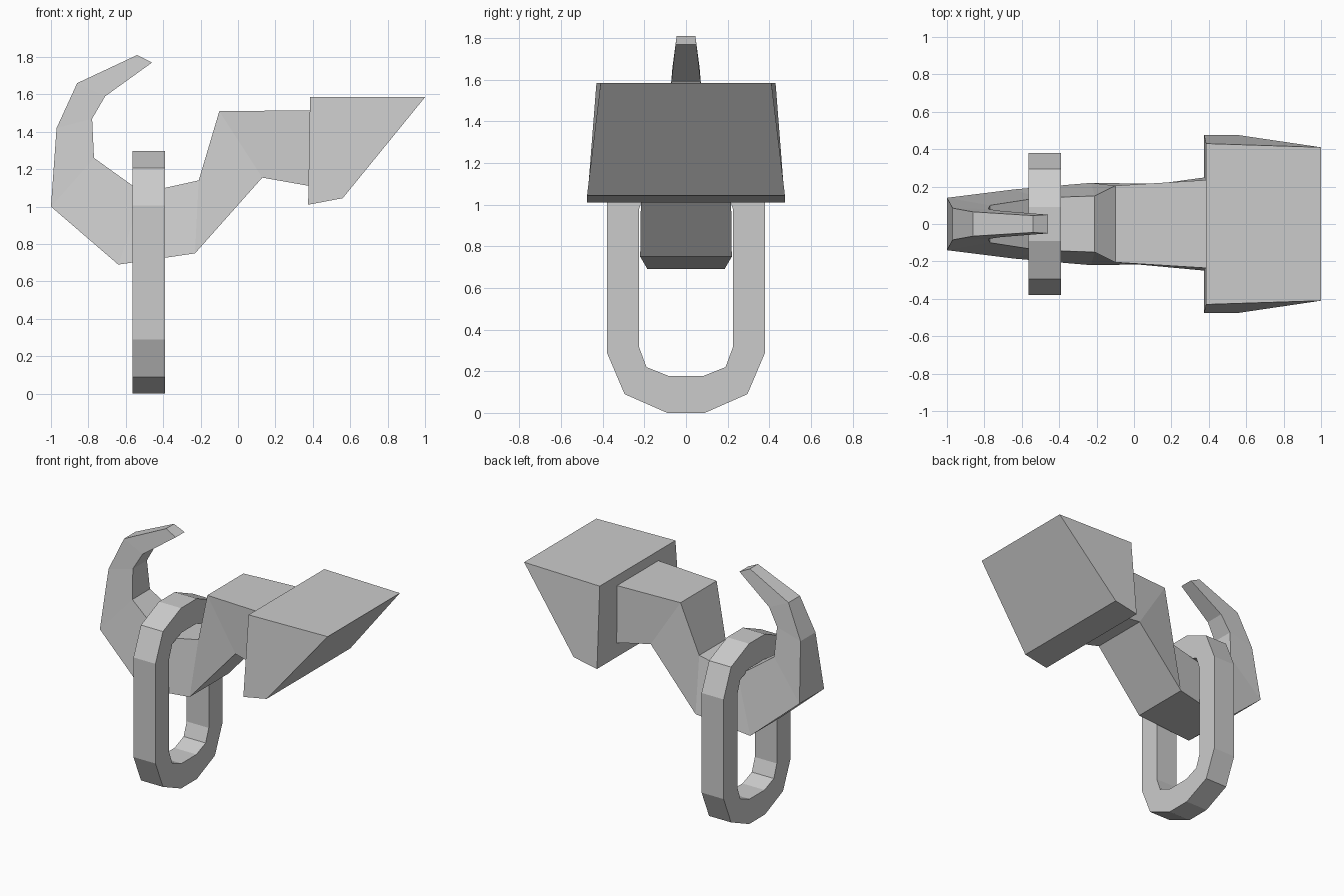
import bpy, bmesh

if "Cube" in bpy.data.objects:
    bpy.data.objects.remove(bpy.data.objects["Cube"])


def finish(name, bm):
    bmesh.ops.recalc_face_normals(bm, faces=bm.faces)
    mesh = bpy.data.meshes.new(name)
    bm.to_mesh(mesh)
    bm.free()
    obj = bpy.data.objects.new(name, mesh)
    bpy.context.collection.objects.link(obj)
    return obj


def bridge(bm, a, b):
    n = len(a)
    for i in range(n):
        j = (i + 1) % n
        bm.faces.new((a[i], a[j], b[j], b[i]))


def loft(name, sections):
    """Each section: outer x, z, half width, then inner x, z, half width."""
    bm = bmesh.new()
    rings = []
    for ox, oz, ow, ix, iz, iw in sections:
        pts = ((ox, -ow, oz), (ox, ow, oz), (ix, iw, iz), (ix, -iw, iz))
        rings.append([bm.verts.new(p) for p in pts])
    for a, b in zip(rings, rings[1:]):
        bridge(bm, a, b)
    bm.faces.new(rings[0])
    bm.faces.new(rings[-1])
    return finish(name, bm)


# Curved horn, body and neck as one tapering square-section sweep
loft("hook_body", [
    (-0.54, 1.81, 0.045, -0.46, 1.77, 0.05),
    (-0.86, 1.66, 0.065, -0.71, 1.59, 0.07),
    (-0.97, 1.42, 0.085, -0.78, 1.47, 0.08),
    (-1.00, 1.00, 0.14, -0.77, 1.26, 0.10),
    (-0.64, 0.69, 0.185, -0.51, 1.074, 0.14),
    (-0.23, 0.75, 0.22, -0.21, 1.14, 0.15),
    (0.13, 1.155, 0.215, -0.10, 1.51, 0.205),
    (0.385, 1.11, 0.25, 0.385, 1.515, 0.235),
])

# Wedge-shaped head: bottom rail and top rail, meeting in a front edge
bm = bmesh.new()
profile = [(0.375, 1.01, 0.475), (0.56, 1.045, 0.475),
           (1.0, 1.585, 0.41), (0.385, 1.585, 0.43)]
sides = [[bm.verts.new((x, s * w, z)) for x, z, w in profile] for s in (-1, 1)]
bridge(bm, *sides)
for side in sides:
    bm.faces.new(side)
finish("wedge_head", bm)


# Chain link: two mirrored outlines, extruded along x
def link_outline(quarter, mid=0.648):
    right = quarter + [(y, 2 * mid - z) for y, z in reversed(quarter)]
    return right + [(-y, z) for y, z in reversed(right)]


outer = link_outline([(0.09, 0.0), (0.295, 0.09), (0.38, 0.29)])
inner = link_outline([(0.085, 0.178), (0.19, 0.22), (0.225, 0.315)])
bm = bmesh.new()
loops = [[bm.verts.new((x, y, z)) for y, z in outline]
         for x, outline in ((-0.565, outer), (-0.39, outer),
                            (-0.39, inner), (-0.565, inner))]
for i in range(4):
    bridge(bm, loops[i], loops[(i + 1) % 4])
finish("chain_link", bm)
